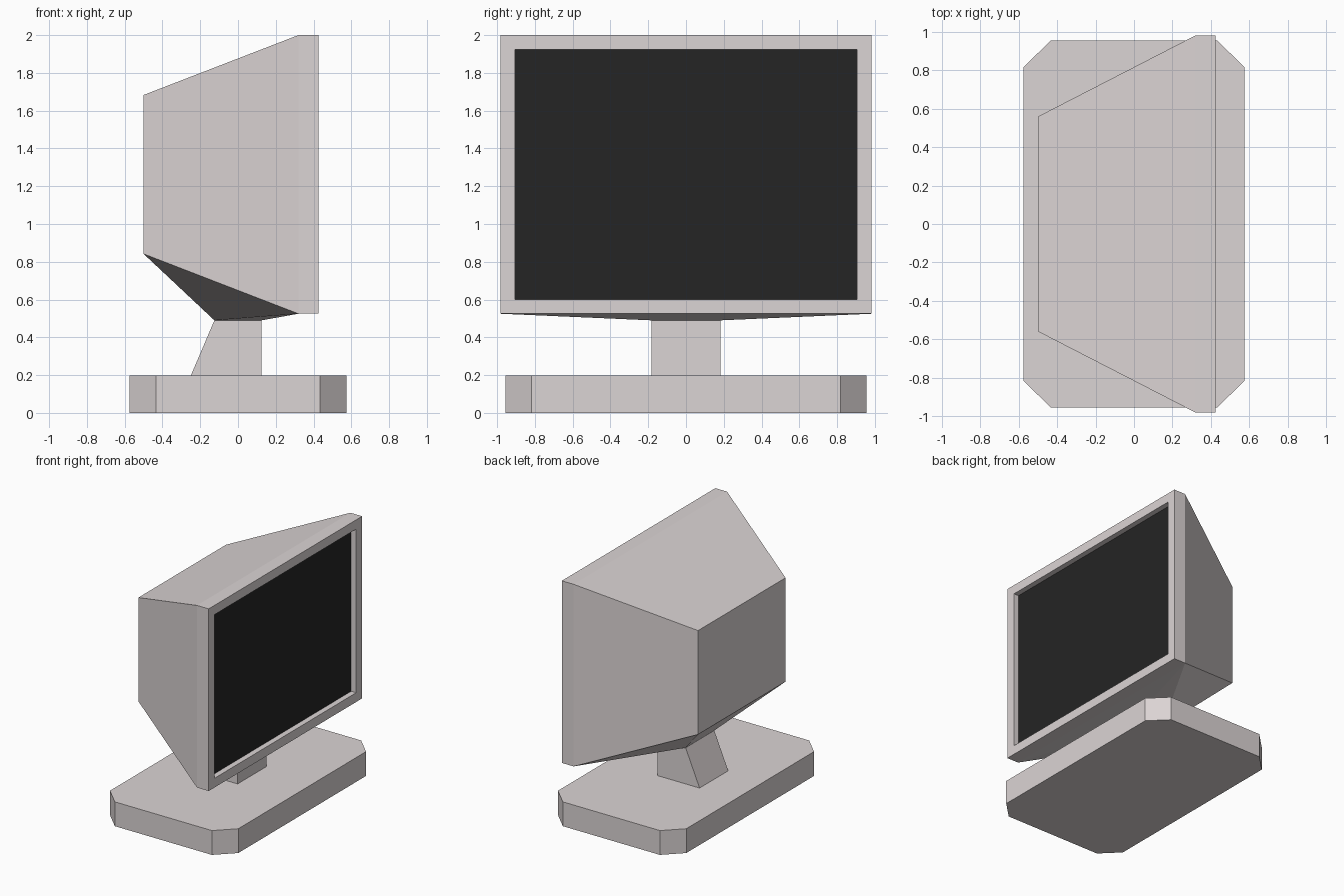
import bpy, bmesh

if "Cube" in bpy.data.objects:
    bpy.data.objects.remove(bpy.data.objects["Cube"])


def material(name, rgb):
    m = bpy.data.materials.new(name)
    m.diffuse_color = (*rgb, 1)
    m.use_nodes = True
    m.node_tree.nodes["Principled BSDF"].inputs["Base Color"].default_value = m.diffuse_color
    return m


casing = material("casing_grey", (0.71, 0.66, 0.66))
glass = material("screen_black", (0.018, 0.018, 0.018))


def finish(name, bm, mats):
    bmesh.ops.recalc_face_normals(bm, faces=bm.faces)
    me = bpy.data.meshes.new(name)
    bm.to_mesh(me)
    bm.free()
    for m in mats:
        me.materials.append(m)
    ob = bpy.data.objects.new(name, me)
    bpy.context.collection.objects.link(ob)
    return ob


def ring(bm, x, hy, z0, z1):
    """Upright rectangle: bottom -y, bottom +y, top +y, top -y."""
    return [bm.verts.new((x, y, z)) for y, z in
            ((-hy, z0), (hy, z0), (hy, z1), (-hy, z1))]


def flat_ring(bm, x0, x1, hy, z):
    """Level rectangle: back -y, back +y, front +y, front -y."""
    return [bm.verts.new((x, y, z)) for x, y in
            ((x0, -hy), (x0, hy), (x1, hy), (x1, -hy))]


def bridge(bm, a, b, skip=()):
    for i in range(4):
        if i not in skip:
            j = (i + 1) % 4
            bm.faces.new((a[i], a[j], b[j], b[i]))


# Base: slab with cut corners
bm = bmesh.new()
hx, hy, cx, cy = 0.575, 0.955, 0.435, 0.817
outline = [(hx, -cy), (hx, cy), (cx, hy), (-cx, hy),
           (-hx, cy), (-hx, -cy), (-cx, -hy), (cx, -hy)]
slab = bm.faces.new([bm.verts.new((x, y, 0)) for x, y in outline])
top = bmesh.ops.extrude_face_region(bm, geom=[slab], use_keep_orig=True)["geom"]
bmesh.ops.translate(bm, vec=(0, 0, 0.197),
                    verts=[v for v in top if isinstance(v, bmesh.types.BMVert)])
finish("base", bm, [casing])

# Stem: four walls, sloping at the back
bm = bmesh.new()
bridge(bm, flat_ring(bm, -0.25, 0.125, 0.183, 0.197),
       flat_ring(bm, -0.125, 0.125, 0.183, 0.49))
finish("stem", bm, [casing])

# Monitor body: recessed screen, bezel, rim, tapered back, underside folded to the stem
bm = bmesh.new()
screen = ring(bm, 0.38, 0.905, 0.60, 1.925)
lip = ring(bm, 0.425, 0.905, 0.60, 1.925)
front = ring(bm, 0.425, 0.982, 0.525, 2.0)
rim = ring(bm, 0.32, 0.982, 0.525, 2.0)
back = ring(bm, -0.50, 0.56, 0.842, 1.683)
neck = flat_ring(bm, -0.125, 0.125, 0.183, 0.49)
bridge(bm, screen, lip)
bridge(bm, lip, front)
bridge(bm, front, rim)
bridge(bm, rim, back, skip=(0,))
bm.faces.new(back)
bm.faces.new((back[0], back[1], neck[1], neck[0]))
bm.faces.new((rim[0], rim[1], neck[2], neck[3]))
for s, n_back, n_front in ((0, 0, 3), (1, 1, 2)):
    bm.faces.new((back[s], rim[s], neck[n_back]))
    bm.faces.new((neck[n_back], rim[s], neck[n_front]))
bm.faces.new(screen).material_index = 1
finish("monitor", bm, [casing, glass])
